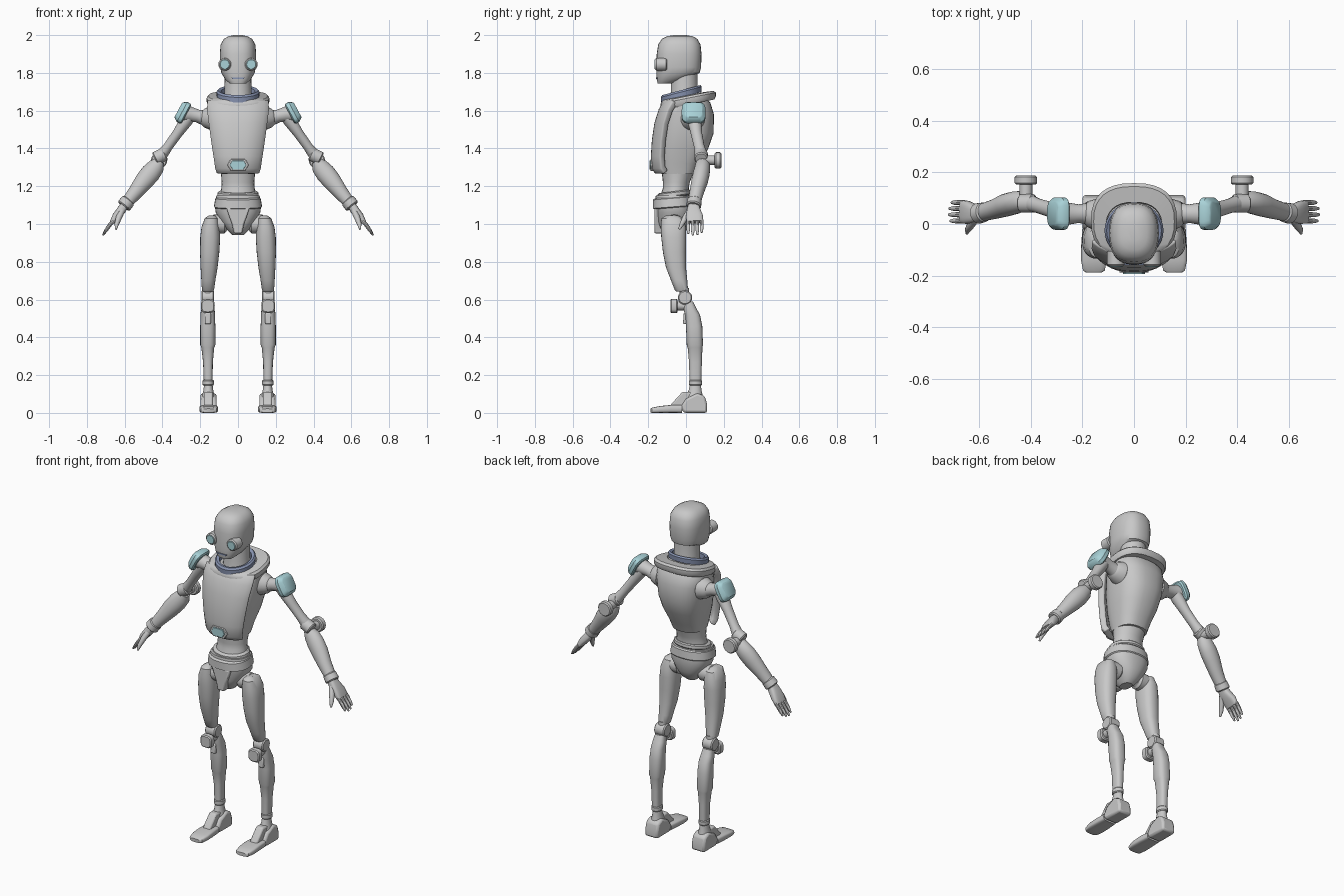
import bpy, bmesh, math
from mathutils import Vector


def material(name, rgb):
    m = bpy.data.materials.new(name)
    m.diffuse_color = (*rgb, 1)
    return m


GREY = material("light_grey", (0.58, 0.58, 0.58))
TEAL = material("pale_teal", (0.40, 0.65, 0.69))
BLUE = material("slate_blue", (0.25, 0.30, 0.45))
UP = Vector((0, 0, 1))


def finish(name, bm, mat, mirror=False, bevel=0.0, solid=0.0):
    bmesh.ops.recalc_face_normals(bm, faces=bm.faces)
    me = bpy.data.meshes.new(name)
    bm.to_mesh(me)
    bm.free()
    me.materials.append(mat)
    ob = bpy.data.objects.new(name, me)
    bpy.context.collection.objects.link(ob)
    bpy.ops.object.select_all(action='DESELECT')
    ob.select_set(True)
    bpy.context.view_layer.objects.active = ob
    bpy.ops.object.shade_smooth_by_angle(angle=math.radians(35))
    if solid:
        s = ob.modifiers.new("thickness", 'SOLIDIFY')
        s.thickness, s.offset = solid, 0
    if bevel:
        b = ob.modifiers.new("bevel", 'BEVEL')
        b.width, b.segments = bevel, 2
    if mirror:
        ob.modifiers.new("mirror", 'MIRROR')
    return ob


def loft(name, secs, mat=GREY, mirror=False, power=2.0, flat=None, closed=False,
         shear=0.0, n=24):
    """Skin rings (x, y, z, half_side, half_y); rings face the path or `flat`."""
    bm, rings = bmesh.new(), []
    pts = [Vector(s[:3]) for s in secs]
    for i, s in enumerate(secs):
        t = flat or (pts[min(i + 1, len(pts) - 1)] - pts[max(i - 1, 0)]).normalized()
        ref = Vector((0, 1, 0)) if abs(t.y) < 0.9 else UP
        v = (ref - t * ref.dot(t)).normalized()
        u = v.cross(t)
        ring = []
        for k in range(n):
            a = 2 * math.pi * k / n
            c, d = math.cos(a), math.sin(a)
            c = math.copysign(abs(c) ** (2 / power), c)
            d = math.copysign(abs(d) ** (2 / power), d)
            p = pts[i] + u * c * s[3] + v * d * s[4]
            p.z += shear * (p.y + 0.02)
            ring.append(bm.verts.new(p))
        rings.append(ring)
    pairs = list(zip(rings, rings[1:])) + ([(rings[-1], rings[0])] if closed else [])
    for r, q in pairs:
        for k in range(n):
            bm.faces.new((r[k], r[(k + 1) % n], q[(k + 1) % n], q[k]))
    if not closed:
        bm.faces.new(rings[0])
        bm.faces.new(rings[-1])
    return finish(name, bm, mat, mirror)


def rows(table, x=0.0):
    """(z, y_front, y_back, half_width) -> horizontal sections."""
    return [(x, (f + b) / 2, z, w, (b - f) / 2) for z, f, b, w in table]


def rod(name, a, b, r, mat=GREY, mirror=True, r2=None, power=2.0, round_=0.006, n=20):
    """Short cylinder with rounded rims."""
    a, b, r2 = Vector(a), Vector(b), r2 or r
    d = (b - a).normalized() * round_
    return loft(name, [(*a, r - round_, r - round_), (*(a + d), r, r), (*(b - d), r2, r2),
                       (*b, r2 - round_, r2 - round_)], mat, mirror, power,
                flat=(b - a).normalized(), n=n)


def prism(name, profile, lo, hi, axis='x', mat=GREY, mirror=False, bevel=0.006):
    """Extrude a (y, z) profile along x, or an (x, z) profile along y."""
    bm = bmesh.new()
    at = (lambda p, d: (d, p[0], p[1])) if axis == 'x' else (lambda p, d: (p[0], d, p[1]))
    f, g = [[bm.verts.new(at(p, d)) for p in profile] for d in (lo, hi)]
    bm.faces.new(f)
    bm.faces.new(g)
    for i in range(len(f)):
        j = (i + 1) % len(f)
        bm.faces.new((f[i], f[j], g[j], g[i]))
    return finish(name, bm, mat, mirror, bevel)


# Head, neck and collar
loft("head", rows([(1.745, -.15, -.07, .045), (1.765, -.155, -.01, .068),
                   (1.80, -.157, .072, .088), (1.83, -.157, .08, .095),
                   (1.90, -.155, .082, .096), (1.95, -.147, .077, .092),
                   (1.98, -.128, .06, .075), (1.994, -.10, .035, .05),
                   (2.0, -.065, 0, .02)]), power=2.5, flat=UP, n=32)
loft("neck", rows([(1.64, -.09, .075, .08), (1.70, -.08, .062, .072),
                   (1.80, -.08, .062, .07)]), flat=UP)
rod("eye_housing", (.07, -.10, 1.845), (.07, -.163, 1.845), .034)
rod("eye_lens", (.07, -.16, 1.845), (.07, -.167, 1.845), .026, TEAL, round_=.002)
prism("mouth", [(-.03, 1.768), (.03, 1.768), (.036, 1.776), (-.036, 1.776)],
      -.159, -.152, 'y', BLUE, bevel=0)
loft("collar", [(0, -.025, z, w, w * .95) for z, w in
                ((1.672, .112), (1.70, .114), (1.71, .106), (1.705, .09), (1.672, .088))],
     BLUE, flat=UP, closed=True, shear=.26, n=32)

# Torso core and shoulder yoke
loft("torso", rows([(1.265, -.13, .05, .09), (1.32, -.145, .075, .102),
                    (1.40, -.15, .118, .125), (1.48, -.148, .146, .14),
                    (1.58, -.13, .148, .152), (1.64, -.11, .13, .15),
                    (1.665, -.09, .11, .13)]), power=2.5, flat=UP, n=32)
loft("yoke", [(0, .012, 1.625, .158, .138), (0, .012, 1.64, .166, .146),
              (0, .012, 1.66, .166, .146), (0, .01, 1.672, .156, .135),
              (0, -.02, 1.676, .11, .104), (0, -.02, 1.63, .105, .10)],
     power=2.5, flat=UP, closed=True, shear=.2, n=32)

# Curved breastplate
bm = bmesh.new()
grid = []
for y, z, w in ((-.148, 1.275, .104), (-.165, 1.30, .112), (-.168, 1.36, .121),
                (-.163, 1.44, .134), (-.15, 1.53, .147), (-.128, 1.60, .157),
                (-.10, 1.648, .155)):
    grid.append([bm.verts.new((w * k / 6, y + .045 * abs(k / 6) ** 3, z)) for k in range(-6, 7)])
for r, q in zip(grid, grid[1:]):
    for k in range(12):
        bm.faces.new((r[k], r[k + 1], q[k + 1], q[k]))
finish("breastplate", bm, GREY, bevel=.008, solid=.036)
hexa = [(-.028, 1.288), (.028, 1.288), (.044, 1.312), (.03, 1.336), (-.03, 1.336), (-.044, 1.312)]
prism("badge_frame", [(x * 1.3, 1.312 + (z - 1.312) * 1.3) for x, z in hexa], -.188, -.15, 'y',
      bevel=.003)
prism("badge", hexa, -.194, -.186, 'y', TEAL, bevel=.002)

# Waist, belt and pelvis
loft("waist", rows([(1.14, -.14, .015, .098), (1.19, -.122, .015, .088),
                    (1.22, -.122, .02, .086), (1.285, -.13, .045, .092)]), flat=UP)
loft("belt", rows([(1.15, -.145, .022, .104), (1.156, -.152, .026, .11),
                   (1.172, -.15, .024, .108), (1.178, -.142, .018, .10)]), flat=UP, shear=.12)
loft("pelvis", rows([(.942, -.11, -.03, .03), (.965, -.135, .0, .055),
                     (1.01, -.15, .022, .09), (1.06, -.155, .032, .118),
                     (1.11, -.165, .034, .124), (1.15, -.16, .026, .114)]),
     power=2.3, flat=UP, n=32)
loft("hip_band", rows([(1.09, -.165, .034, .122), (1.095, -.176, .038, .128),
                       (1.14, -.176, .034, .12), (1.147, -.165, .026, .112)]),
     power=2.3, flat=UP, shear=.08, n=32)
prism("crotch_panel", [(-.022, .95), (.022, .95), (.032, 1.0), (.062, 1.085), (-.062, 1.085),
                       (-.032, 1.0)], -.168, -.12, 'y', bevel=.008)

# Arms
rod("shoulder_socket", (.125, .035, 1.56), (.19, .04, 1.562), .066, r2=.05, round_=.012)
loft("shoulder_joint", [(.17, .04, 1.56, .042, .042), (.215, .04, 1.572, .034, .036),
                        (.25, .04, 1.58, .04, .042), (.285, .04, 1.585, .046, .046)], mirror=True)
loft("shoulder_pad", [(.273, .04, 1.581, .052, .055), (.279, .04, 1.584, .06, .063),
                      (.296, .04, 1.593, .06, .063), (.312, .04, 1.602, .048, .05),
                      (.316, .04, 1.604, .042, .044)], TEAL, True, power=4,
     flat=Vector((.88, 0, .47)))
loft("upper_arm", [(.245, .04, 1.585, .03, .035), (.275, .045, 1.545, .034, .037),
                   (.32, .055, 1.48, .027, .03), (.37, .07, 1.41, .025, .028),
                   (.40, .08, 1.37, .03, .032)], mirror=True)
rod("elbow_hub", (.385, .08, 1.372), (.44, .08, 1.345), .036)
rod("elbow_stem", (.418, .075, 1.34), (.418, .16, 1.337), .025)
rod("elbow_knob", (.418, .152, 1.337), (.418, .187, 1.337), .043)
loft("forearm", [(.412, .085, 1.335, .026, .03), (.432, .088, 1.306, .045, .04),
                 (.462, .082, 1.27, .052, .044), (.495, .073, 1.23, .05, .044),
                 (.54, .057, 1.172, .04, .038), (.585, .045, 1.117, .032, .034)], mirror=True)
rod("wrist_cuff", (.578, .046, 1.128), (.606, .04, 1.093), .038, r2=.04)
loft("palm", [(.60, .04, 1.10, .022, .028), (.618, .04, 1.073, .024, .036),
              (.645, .045, 1.04, .021, .045), (.665, .047, 1.01, .014, .044)],
     mirror=True, power=3)
for i, (y, tip) in enumerate(((.012, .9), (.036, 1.0), (.06, .96), (.083, .82))):
    x, z = .658, 1.02
    dx, dz = .058 * tip, -.08 * tip
    loft(f"finger_{i + 1}", [(x, y, z, .011, .0105), (x + dx * .4, y, z + dz * .35, .0105, .0105),
                             (x + dx * .75, y, z + dz * .72, .009, .009),
                             (x + dx, y, z + dz, .004, .005)], mirror=True, n=10)
loft("thumb", [(.615, .02, 1.068, .016, .018), (.63, -.003, 1.035, .016, .016),
               (.642, -.022, 1.0, .012, .012), (.646, -.036, .972, .005, .006)],
     mirror=True, n=12)

# Thighs and knees
rod("hip_joint", (.06, -.06, 1.0), (.14, -.062, 1.0), .05, round_=.012)
loft("thigh", [(.138, -.075, 1.046, .016, .03), (.14, -.072, 1.03, .036, .058),
               (.145, -.067, .985, .048, .067), (.147, -.065, .93, .053, .066),
               (.15, -.061, .85, .051, .061), (.153, -.053, .77, .045, .053),
               (.157, -.036, .70, .037, .043), (.159, -.024, .65, .032, .035),
               (.159, -.022, .642, .026, .028)], mirror=True, power=2.4, flat=UP)
loft("knee_link", [(.16, -.01, .66, .026, .026), (.16, -.005, .56, .026, .026)],
     mirror=True, flat=UP)
rod("knee_hub", (.126, -.005, .61), (.194, -.005, .61), .038)
rod("knee_stem", (.16, .01, .567), (.16, -.06, .567), .024)
rod("knee_cap", (.16, -.044, .566), (.16, -.083, .566), .037, power=3.2)

# Shins and ankles
loft("shin", [(.16, .012, .59, .03, .025), (.16, .02, .555, .036, .034),
              (.16, .034, .52, .038, .04), (.16, .043, .46, .04, .043),
              (.16, .047, .36, .04, .043), (.16, .048, .345, .034, .039),
              (.159, .05, .27, .026, .034), (.158, .05, .16, .023, .031)],
     mirror=True, power=2.6, flat=UP)
prism("shin_strut", [(-.012, .53), (-.016, .47), (.02, .47), (.02, .53)], .144, .176, mirror=True)
loft("ankle_ring", [(.158, .05, z, r, r + .005) for z, r in
                    ((.145, .026), (.15, .03), (.17, .03), (.175, .026))], mirror=True, flat=UP)
loft("ankle", [(.157, .05, .155, .022, .028), (.157, .048, .12, .026, .034),
               (.157, .045, .085, .034, .045)], mirror=True, flat=UP)

# Feet
prism("heel", [(.112, 0), (.112, .045), (.10, .088), (.06, .105), (.0, .075), (-.03, .03), (-.012, 0)],
      .113, .199, mirror=True, bevel=.012)
prism("instep", [(.03, .11), (-.018, .112), (-.075, .05), (-.09, .02), (.0, .02), (.04, .06)],
      .133, .181, mirror=True, bevel=.008)
loft("toe", [(.155, -.188, .012, .03, .010), (.155, -.18, .014, .042, .014),
             (.155, -.14, .018, .05, .018), (.155, -.08, .021, .049, .021),
             (.156, -.02, .021, .044, .021)], mirror=True, power=4, flat=Vector((0, 1, 0)))
